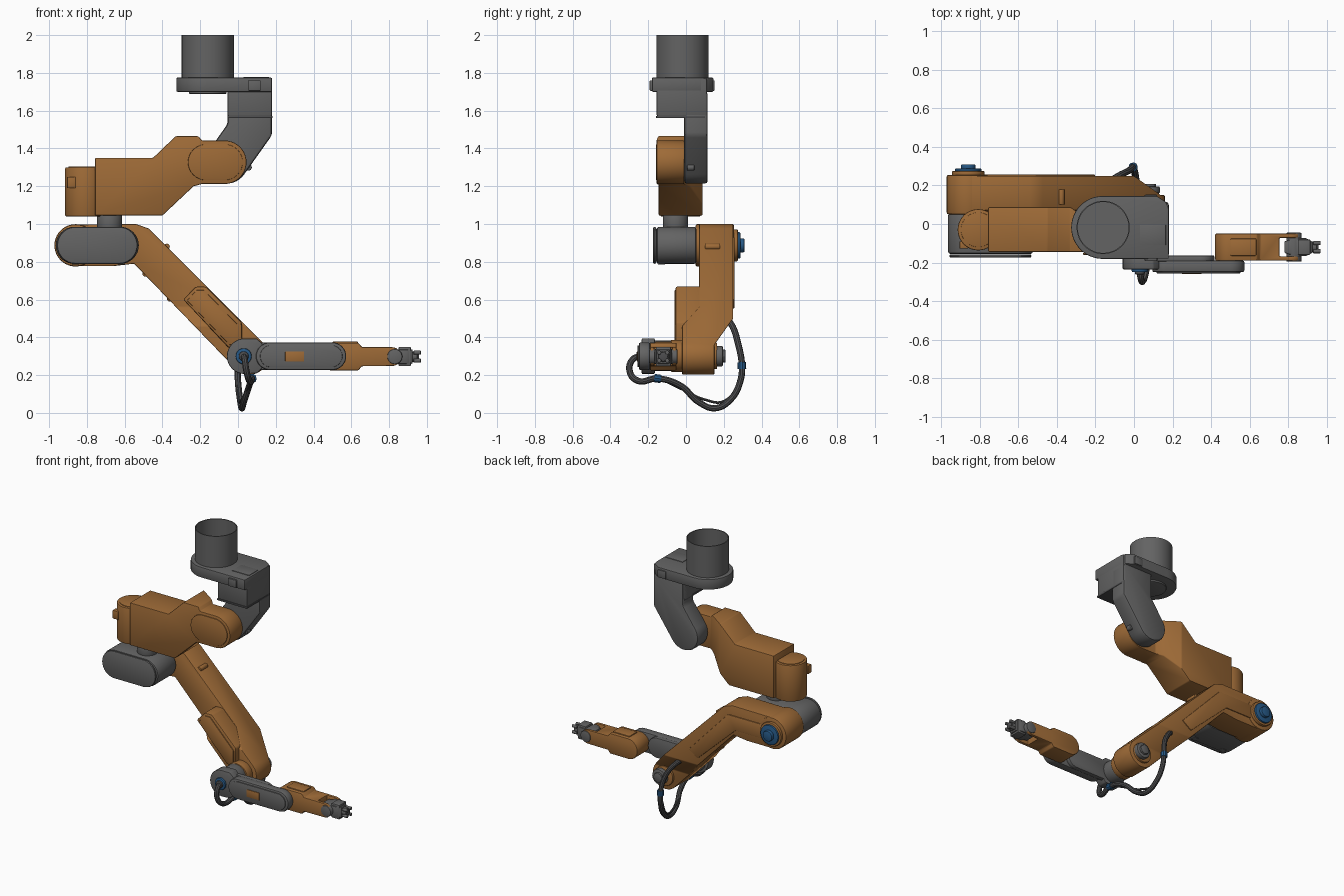
import bpy, bmesh, math
from mathutils import Vector

def material(name, c):
    m = bpy.data.materials.new(name)
    m.diffuse_color = (*c, 1)
    return m

ORANGE = material("orange paint", (0.34, 0.145, 0.038))
GRAY = material("gray metal", (0.125, 0.125, 0.125))
DARK = material("dark rubber", (0.075, 0.075, 0.078))
BLUE = material("blue plastic", (0.02, 0.10, 0.24))

AX = {'X': lambda u, v, t: (t, u, v), 'Y': lambda u, v, t: (u, t, v), 'Z': lambda u, v, t: (u, v, t)}

def arc(cx, cy, r, a0, a1, n=16):
    return [(cx + r * math.cos(math.radians(a0 + (a1 - a0) * i / n)),
             cy + r * math.sin(math.radians(a0 + (a1 - a0) * i / n))) for i in range(n + 1)]

def capsule(x0, x1, z, r):
    return arc(x0, z, r, 90, 270) + arc(x1, z, r, -90, 90)

def select(ob):
    bpy.ops.object.select_all(action='DESELECT')
    ob.select_set(True)
    bpy.context.view_layer.objects.active = ob

def finish(ob, bevel):
    if bevel:
        b = ob.modifiers.new("bevel", 'BEVEL')
        b.width, b.segments, b.limit_method = bevel, 2, 'ANGLE'
        b.angle_limit = math.radians(32)
        select(ob)
        bpy.ops.object.modifier_apply(modifier="bevel")
    select(ob)
    bpy.ops.object.shade_smooth_by_angle(angle=math.radians(32))
    return ob

def solid(name, pts, axis, a, b, mat, bevel=0.006, common=None, cut=None):
    """Extrude a profile along an axis; optionally keep or remove what overlaps another solid."""
    bm = bmesh.new()
    lo = [bm.verts.new(AX[axis](u, v, a)) for u, v in pts]
    hi = [bm.verts.new(AX[axis](u, v, b)) for u, v in pts]
    bm.faces.new(lo)
    bm.faces.new(hi)
    for i in range(len(pts)):
        j = (i + 1) % len(pts)
        bm.faces.new((lo[i], lo[j], hi[j], hi[i]))
    bmesh.ops.recalc_face_normals(bm, faces=bm.faces)
    me = bpy.data.meshes.new(name)
    bm.to_mesh(me)
    bm.free()
    me.materials.append(mat)
    ob = bpy.data.objects.new(name, me)
    bpy.context.collection.objects.link(ob)
    tool = common or cut
    if tool:
        m = ob.modifiers.new("bool", 'BOOLEAN')
        m.operation = 'INTERSECT' if common else 'DIFFERENCE'
        m.solver, m.object = 'EXACT', tool
        select(ob)
        bpy.ops.object.modifier_apply(modifier="bool")
        bpy.data.objects.remove(tool)
    return finish(ob, bevel)

def disc(name, u, v, r, axis, a, b, mat, bevel=0.006, n=40):
    return solid(name, arc(u, v, r, 0, 360 - 360 / n, n - 1), axis, a, b, mat, bevel)

def rect(u0, u1, v0, v1):
    return [(u0, v0), (u1, v0), (u1, v1), (u0, v1)]

def box(name, x, y, z, mat, bevel=0.004):
    return solid(name, rect(*x, *z), 'Y', *y, mat, bevel)

# Ceiling mount: open tube, rounded plate
n = 48
ring = arc(-0.16, -0.018, 0.138, 0, 360 - 360 / n, n - 1)
bore = solid("bore", arc(-0.16, -0.018, 0.132, 0, 360 - 360 / n, n - 1), 'Z', 1.785, 2.1, GRAY, 0)
solid("mount_tube", ring, 'Z', 1.77, 2.0, GRAY, 0, cut=bore)
solid("mount_plate", arc(-0.163, -0.018, 0.163, 90, 270, 24) +
      [(0.18, -0.18), (0.18, 0.08), (0.165, 0.115), (0.12, 0.145)], 'Z', 1.70, 1.775, GRAY)
disc("mount_underside_disc", -0.16, -0.018, 0.10, 'Z', 1.688, 1.705, GRAY)
solid("plate_cover", rect(0.03, 0.165, -0.11, -0.005), 'Z', 1.77, 1.779, GRAY, 0.002)
for s in (-1, 1):
    y = -0.02 + s * 0.16
    box("plate_side_clamp", (0.055, 0.12), (y - 0.012, y + 0.012), (1.705, 1.76), GRAY)

# Shoulder bracket: upper block and sloping hanger behind the arm
box("shoulder_block", (-0.055, 0.18), (-0.155, 0.11), (1.57, 1.772), GRAY, 0.008)
solid("shoulder_hanger", [(-0.055, 1.70), (-0.055, 1.53)] + arc(-0.06, 1.327, 0.113, 146, 326, 20) +
      [(0.18, 1.47), (0.18, 1.70)], 'Y', -0.01, 0.115, GRAY, 0.015)
solid("shoulder_block_rib", rect(-0.056, 0.182, 1.56, 1.572), 'Y', -0.158, 0.10, DARK, 0.002)
disc("hanger_stub", 0.055, 1.30, 0.018, 'Y', 0.005, 0.045, GRAY)

# Upper arm: side outline trimmed by a plan outline that narrows at the shoulder
plan = solid("trim", [(-0.78, -0.145), (-0.22, -0.145), (-0.2, -0.155), (0.1, -0.155), (0.1, -0.01),
                      (-0.19, -0.01), (-0.33, 0.088), (-0.78, 0.088)], 'Z', 1.0, 1.5, ORANGE, 0)
solid("upper_arm", [(-0.757, 1.35), (-0.757, 1.045), (-0.40, 1.045), (-0.235, 1.20), (-0.19, 1.212)] +
      arc(-0.07, 1.327, 0.115, -90, 90, 20) +
      [(-0.19, 1.442), (-0.21, 1.465), (-0.33, 1.465), (-0.45, 1.35)], 'Y', -0.2, 0.2, ORANGE, 0.008, common=plan)
solid("shoulder_cover", capsule(-0.17, -0.07, 1.327, 0.095), 'Y', -0.16, -0.15, ORANGE, 0.003)
disc("shoulder_axle", -0.06, 1.327, 0.09, 'Y', -0.03, 0.01, GRAY)
disc("upper_arm_end_housing", -0.808, -0.03, 0.107, 'Z', 1.04, 1.30, ORANGE)
disc("upper_arm_end_lid", -0.808, -0.03, 0.09, 'Z', 1.295, 1.304, ORANGE, 0.002)
solid("upper_arm_end_web", rect(-0.81, -0.74, -0.125, 0.065), 'Z', 1.045, 1.285, ORANGE)
box("end_housing_latch", (-0.905, -0.86), (-0.128, -0.09), (1.19, 1.25), ORANGE)

# Elbow: vertical swivel, gray motor housing, orange side housing with blue cap
disc("elbow_swivel", -0.68, -0.055, 0.066, 'Z', 0.97, 1.05, GRAY)
solid("elbow_motor_housing", capsule(-0.867, -0.623, 0.887, 0.098), 'Y', -0.155, 0.055, GRAY, 0.012)
solid("elbow_motor_lid", capsule(-0.86, -0.63, 0.887, 0.098), 'Y', -0.175, -0.157, GRAY, 0.012)
for x in (-0.86, -0.62):
    box("motor_housing_foot", (x - 0.02, x + 0.02), (-0.15, -0.11), (0.785, 0.80), GRAY)
disc("elbow_side_housing", -0.86, 0.887, 0.112, 'Y', 0.05, 0.255, ORANGE, 0.01)
disc("elbow_rim", -0.86, 0.887, 0.085, 'Y', 0.25, 0.275, ORANGE)
disc("elbow_blue_disc", -0.86, 0.887, 0.07, 'Y', 0.27, 0.288, BLUE)
disc("elbow_blue_cap", -0.86, 0.887, 0.037, 'Y', 0.28, 0.31, BLUE)

# Lower arm: cranked side outline trimmed by its end profile
endp = solid("trim", [(0.07, 1.1), (0.25, 1.1), (0.25, 0.50), (0.15, 0.36), (0.15, 0.1),
                      (-0.02, 0.1), (-0.02, 0.46), (0.07, 0.56)], 'X', -1.2, 0.5, ORANGE, 0)
solid("lower_arm", arc(-0.86, 0.887, 0.11, 90, 270) + [(-0.66, 0.777), (-0.55, 0.79)] +
      arc(0.06, 0.302, 0.1, 225, 405) + [(-0.473, 0.976), (-0.54, 1.0)],
      'Y', -0.2, 0.4, ORANGE, 0.01, common=endp)
solid("lower_arm_front_box", [(-0.29, 0.60), (-0.225, 0.668), (-0.17, 0.668), (0.02, 0.48), (0.02, 0.345),
                              (-0.05, 0.345)], 'Y', -0.055, 0.10, ORANGE, 0.008)
solid("lower_arm_front_cover", [(-0.27, 0.595), (-0.22, 0.65), (-0.18, 0.65), (0.005, 0.46), (0.005, 0.36),
                                (-0.045, 0.36)], 'Y', -0.061, -0.05, ORANGE, 0.003)
solid("lower_arm_back_strip", [(-0.78, 0.83), (-0.57, 0.83), (-0.27, 0.55), (-0.20, 0.60), (-0.51, 0.93),
                               (-0.78, 0.93)], 'Y', 0.24, 0.256, ORANGE, 0.004)
for x, z in ((-0.377, 0.88), (-0.49, 0.738), (-0.36, 0.605)):
    disc("lower_arm_lug", x, z, 0.016, 'Y', 0.10, 0.18, ORANGE, 0.003, 16)
disc("wrist_axle_flange", 0.06, 0.302, 0.07, 'Y', 0.14, 0.165, ORANGE)
disc("wrist_axle_knob", 0.08, 0.30, 0.055, 'Y', 0.16, 0.195, GRAY, 0.008)
disc("wrist_axle_nut", 0.08, 0.30, 0.035, 'Y', 0.19, 0.208, GRAY, 0.003, 8)

# Forearm joint and gray link plate
disc("forearm_bearing", 0.045, 0.302, 0.085, 'Y', -0.08, -0.01, ORANGE)
disc("forearm_joint", 0.04, 0.302, 0.08, 'Y', -0.19, -0.06, GRAY)
solid("forearm_joint_housing", arc(0.035, 0.30, 0.094, 90, 270) + [(0.10, 0.21), (0.13, 0.24), (0.13, 0.365),
                                                                 (0.10, 0.394)], 'Y', -0.235, -0.165, GRAY)
solid("forearm_link", capsule(0.168, 0.50, 0.30, 0.073), 'Y', -0.25, -0.19, GRAY, 0.01)
solid("forearm_link_back", capsule(0.10, 0.345, 0.30, 0.072), 'Y', -0.195, -0.163, GRAY)
solid("forearm_link_lid", capsule(0.175, 0.495, 0.30, 0.058), 'Y', -0.256, -0.247, GRAY, 0.003)
box("forearm_badge_plate", (0.25, 0.35), (-0.26, -0.253), (0.272, 0.325), ORANGE, 0.002)

# Wrist with a forked tip
gap = solid("gap", rect(0.755, 1.0, -0.168, -0.072), 'Z', 0, 1, ORANGE, 0)
solid("wrist_fork", arc(0.494, 0.298, 0.073, 90, 270) + [(0.638, 0.225), (0.655, 0.247)] +
      arc(0.815, 0.298, 0.05, -90, 90, 12) + [(0.655, 0.349), (0.638, 0.371)],
      'Y', -0.19, -0.05, ORANGE, 0.006, cut=gap)
solid("wrist_top_cover", rect(0.50, 0.635, -0.165, -0.075), 'Z', 0.36, 0.378, ORANGE)

# Hand: tilting hub, tapered body and tool flange
disc("hand_hub", 0.83, 0.298, 0.04, 'Y', -0.195, -0.045, GRAY)
solid("hand_body", [(0.78, -0.15), (0.84, -0.167), (0.89, -0.167), (0.925, -0.15), (0.925, -0.09),
                    (0.89, -0.073), (0.84, -0.073), (0.78, -0.09)], 'Z', 0.26, 0.336, GRAY)
solid("hand_collar", rect(0.85, 0.915, -0.16, -0.08), 'Z', 0.247, 0.35, GRAY)
disc("tool_neck", -0.12, 0.298, 0.028, 'X', 0.91, 0.95, GRAY)
disc("tool_flange", -0.12, 0.298, 0.024, 'X', 0.945, 0.958, DARK, 0.003)
for i in range(4):
    a = math.radians(45 + 90 * i)
    disc("tool_pin", -0.12 + 0.03 * math.cos(a), 0.298 + 0.03 * math.sin(a), 0.011, 'X', 0.93, 0.968, GRAY, 0.002, 10)

# Cables and their blue clamps
def cable(name, pts, r, mat):
    cu = bpy.data.curves.new(name, 'CURVE')
    cu.dimensions, cu.bevel_depth, cu.bevel_resolution, cu.use_fill_caps = '3D', r, 3, True
    s = cu.splines.new('BEZIER')
    s.bezier_points.add(len(pts) - 1)
    for b, p in zip(s.bezier_points, pts):
        b.co = p
        b.handle_left_type = b.handle_right_type = 'AUTO'
    cu.materials.append(mat)
    ob = bpy.data.objects.new(name, cu)
    bpy.context.collection.objects.link(ob)
    select(ob)
    bpy.ops.object.convert(target='MESH')
    finish(bpy.context.object, 0)

main = [(0.03, -0.235, 0.30), (0.035, -0.28, 0.285), (0.045, -0.298, 0.22), (0.06, -0.255, 0.17),
        (0.075, -0.15, 0.182), (0.06, -0.03, 0.145), (0.03, 0.07, 0.055), (0.02, 0.155, 0.025),
        (0.01, 0.24, 0.075), (0.0, 0.288, 0.17), (-0.005, 0.296, 0.25), (-0.03, 0.275, 0.37),
        (-0.08, 0.25, 0.45), (-0.12, 0.225, 0.49)]
cable("main_cable", main, 0.017, DARK)
cable("thin_cable", [(0.085, -0.15, 0.19), (0.05, -0.02, 0.125), (0.02, 0.10, 0.07), (0.005, 0.20, 0.062),
                     (-0.01, 0.28, 0.17), (-0.01, 0.29, 0.25)], 0.007, DARK)
for p, q in ((main[4], (0.075, -0.12, 0.178)), (main[10], (-0.004, 0.2965, 0.225))):
    p, q = Vector(p), Vector(q)
    d = (q - p).normalized() * 0.018
    cable("cable_clamp", [p - d, p + d], 0.023, BLUE)
disc("cable_socket", 0.03, 0.30, 0.042, 'Y', -0.25, -0.23, BLUE)
disc("cable_socket_core", 0.03, 0.30, 0.026, 'Y', -0.262, -0.24, DARK)
